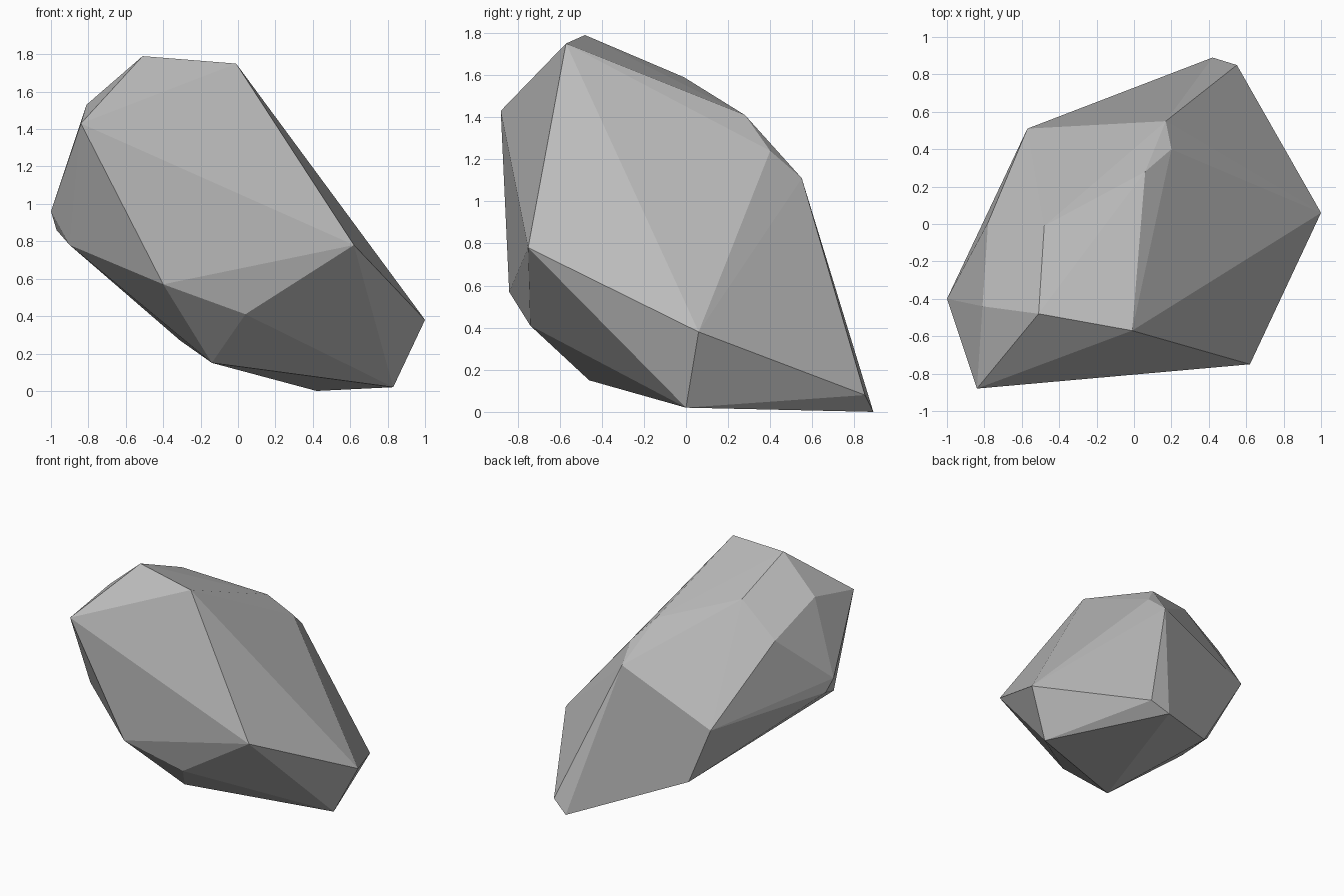
import bpy, bmesh
from mathutils import Vector

if "Cube" in bpy.data.objects:
    bpy.data.objects.remove(bpy.data.objects["Cube"])

# Corner points of the faceted boulder
CORNERS = [
    # crown
    (-.51, -.48, 1.79), (-.01, -.57, 1.75), (-.84, -.88, 1.43), (-.81, -.44, 1.53),
    (-.48, -.01, 1.59), (-.78, .01, 1.35),
    # back shoulder
    (.06, .28, 1.41), (.20, .40, 1.24), (.17, .55, 1.11),
    # waist
    (.62, -.75, .78), (1.0, .06, .38), (-.57, .51, .78),
    (-1.0, -.40, .96), (-.97, -.345, .86), (-.90, -.545, .78),
    # underside
    (-.40, -.84, .57), (.04, -.74, .41), (-.14, -.46, .15), (.83, 0, .02),
    (-.31, .41, .27), (.55, .85, .08), (.42, .89, 0),
]

# Skin the corners with flat facets
bm = bmesh.new()
for p in CORNERS:
    bm.verts.new(p)
bmesh.ops.convex_hull(bm, input=bm.verts[:])


def corner(p):
    return min(bm.verts, key=lambda v: (v.co - Vector(p)).length)


# Merge the two triangles of the lower back facet into one quad
edge = bm.edges.get((corner((-.57, .51, .78)), corner((.42, .89, 0))))
if edge and len(edge.link_faces) == 2:
    bmesh.ops.dissolve_edges(bm, edges=[edge], use_verts=False)

# Merge nearly coplanar triangles into larger facets
bmesh.ops.dissolve_limit(bm, angle_limit=0.04, verts=bm.verts[:], edges=bm.edges[:])
bmesh.ops.recalc_face_normals(bm, faces=bm.faces[:])

mesh = bpy.data.meshes.new("boulder")
bm.to_mesh(mesh)
bm.free()

# Plain grey stone
stone = bpy.data.materials.new("grey stone")
stone.diffuse_color = (.5, .5, .5, 1)
stone.use_nodes = True
stone.node_tree.nodes["Principled BSDF"].inputs["Base Color"].default_value = stone.diffuse_color
mesh.materials.append(stone)
boulder = bpy.data.objects.new("boulder", mesh)
bpy.context.collection.objects.link(boulder)
